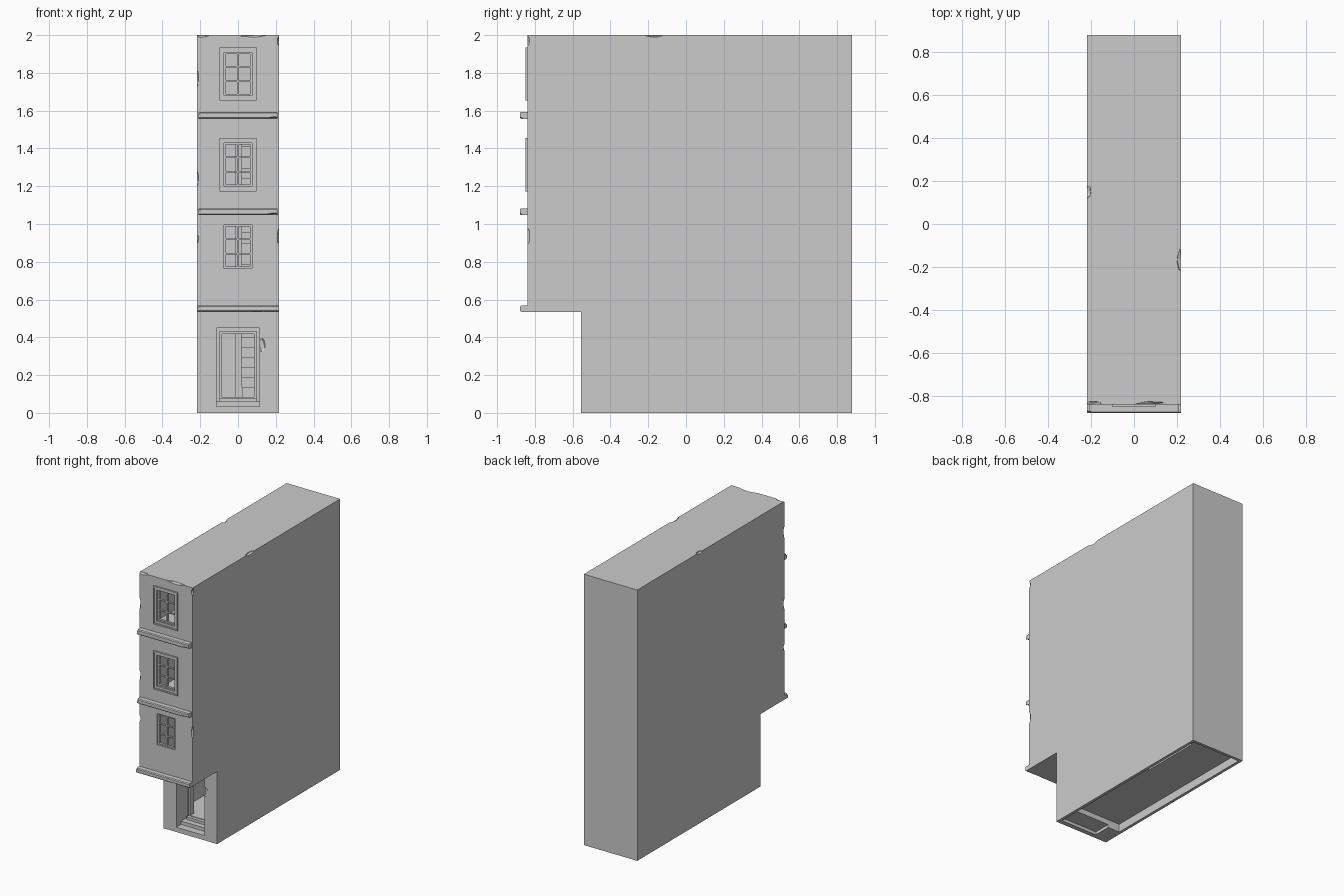
import bpy, bmesh, random
from mathutils import Vector, Matrix, Euler

if "Cube" in bpy.data.objects:
    bpy.data.objects.remove(bpy.data.objects["Cube"])

random.seed(4)


def finish(name, bm):
    bmesh.ops.recalc_face_normals(bm, faces=bm.faces)
    me = bpy.data.meshes.new(name)
    bm.to_mesh(me)
    bm.free()
    ob = bpy.data.objects.new(name, me)
    bpy.context.collection.objects.link(ob)
    return ob


def boxes(name, specs):
    """One object from boxes given as (x0, x1, y0, y1, z0, z1)."""
    bm = bmesh.new()
    for x0, x1, y0, y1, z0, z1 in specs:
        m = Matrix.Translation(((x0 + x1) / 2, (y0 + y1) / 2, (z0 + z1) / 2))
        m = m @ Matrix.Diagonal((x1 - x0, y1 - y0, z1 - z0, 1))
        bmesh.ops.create_cube(bm, size=1, matrix=m)
    return finish(name, bm)


def prism(name, yz, x0, x1):
    """Side profile extruded across x."""
    bm = bmesh.new()
    f = bm.faces.new([bm.verts.new((x0, y, z)) for y, z in yz])
    ext = bmesh.ops.extrude_face_region(bm, geom=[f])
    vs = [g for g in ext["geom"] if isinstance(g, bmesh.types.BMVert)]
    bmesh.ops.translate(bm, verts=vs, vec=(x1 - x0, 0, 0))
    return finish(name, bm)


def cut(ob, cutter):
    cutter.hide_render = True
    mod = ob.modifiers.new("cut", "BOOLEAN")
    mod.operation = "DIFFERENCE"
    mod.solver = "EXACT"
    mod.object = cutter
    bpy.context.view_layer.objects.active = ob
    bpy.ops.object.modifier_apply(modifier=mod.name)
    bpy.data.objects.remove(cutter)


def chip(ob, loc, size):
    """Knock an irregular faceted chip out of an edge."""
    bm = bmesh.new()
    bmesh.ops.create_icosphere(bm, subdivisions=1, radius=1)
    rot = Euler([random.uniform(-.2, .2) for _ in range(3)]).to_matrix().to_4x4()
    m = Matrix.Translation(Vector(loc)) @ Matrix.Diagonal((*size, 1)) @ rot
    bmesh.ops.transform(bm, matrix=m, verts=bm.verts)
    cut(ob, finish("chip_cutter", bm))


def ring(x, z0, z1, w, y0, y1):
    """Four boxes forming a rectangular frame of half width x."""
    return [(-x, -x + w, y0, y1, z0, z1), (x - w, x, y0, y1, z0, z1),
            (-x + w, x - w, y0, y1, z0, z0 + w), (-x + w, x - w, y0, y1, z1 - w, z1)]


# Building shell: overhanging upper storeys above a recessed ground floor
W, FRONT, BACK, DOOR_Y = .218, -.84, .88, -.555
shell = prism("building_shell", [(DOOR_Y, 0), (BACK, 0), (BACK, 2), (FRONT, 2),
                                 (FRONT, .535), (DOOR_Y, .535)], -W, W)

# Hollow storeys and the open underside
IN, REAR = .197, .86
levels = [.08, .56, 1.07, 1.58]
tops = [.535, 1.05, 1.56, 1.97]
for i in range(4):
    y0 = -.39 if i == 0 else -.815
    cut(shell, boxes("room_cutter", [(-IN, IN, y0, REAR, levels[i], tops[i])]))
cut(shell, boxes("underside_cutter", [(-IN, IN, -.39, REAR, -.05, .06)]))
cut(shell, boxes("step_void_cutter", [(-.1, IN, -.52, -.38, -.05, .022)]))
cut(shell, boxes("floor_gap_cutter", [(.12, IN, .3, .75, .05, .09)]))

# Stairwell openings
for z0, z1 in zip(tops[:3], levels[1:]):
    cut(shell, boxes("stairwell_cutter", [(.025, IN, -.1, .5, z0 - .01, z1 + .01)]))

# Door porch with steps, then the inner doorway
cut(shell, boxes("porch_cutter", [(-.115, .115, -.6, -.42, .035, .45)]))
cut(shell, boxes("doorway_cutter", [(-.087, .087, -.45, -.35, .08, .42)]))
boxes("door_steps", [(-.115, .115, -.50, -.42, .035, .06),
                     (-.1, .1, -.46, -.40, .06, .08)])
boxes("door_frame", ring(.1, .07, .432, .014, -.435, -.40))

# Window openings
windows = [(.765, .995), (1.20, 1.43), (1.68, 1.91)]
for z0, z1 in windows:
    cut(shell, boxes("window_cutter", [(-.073, .073, -.9, -.8, z0, z1)]))

# Worn and broken edges of the shell
for s, z, r in [(-1, 1.77, .07), (-1, 1.24, .06), (-1, .92, .04), (1, .935, .07), (1, 1.97, .04)]:
    chip(shell, (s * (W + .01), FRONT - .005, z), (.024, .024, r))
for x, y, sx, sy in [(-W, .15, .022, .04), (W, -.17, .022, .06),
                     (-.19, FRONT, .05, .018), (.08, FRONT, .09, .016)]:
    chip(shell, (x, y, 2.005), (sx, sy, .018))
chip(shell, (.125, DOOR_Y - .003, .36), (.022, .015, .045))

# Window sashes: two by three panes
for i, (z0, z1) in enumerate(windows):
    y0, y1 = -.832, -.815
    bars = ring(.073, z0, z1, .009, y0, y1)
    bars.append((-.006, .006, y0 + .002, y1, z0 + .009, z1 - .009))
    for k in (1, 2):
        z = z0 + (z1 - z0) * k / 3
        bars += [(a, b, y0 + .003, y1, z - .004, z + .004)
                 for a, b in ((-.064, -.006), (.006, .064))]
    boxes(f"window_sash_{i + 1}", bars)

# Raised surrounds on the upper two windows
for i, (z0, z1) in enumerate(windows[1:]):
    parts = ring(.099, z0 - .027, z1 + .025, .01, -.851, -.835)
    parts += ring(.089, z0 - .017, z1 + .015, .016, -.845, -.835)
    boxes(f"window_surround_{i + 1}", parts)

# Storey ledges with rounded fronts and a broken end
for i, (z, h, x0, x1) in enumerate([(.535, .033, -W, W), (1.048, .034, -.208, .21), (1.557, .037, -.208, .21)]):
    ledge = prism(f"storey_ledge_{i + 1}", [(-.83, z), (-.874, z), (-.88, z + .006),
                                           (-.88, z + h - .006), (-.874, z + h), (-.83, z + h)], x0, x1)
    if i:
        chip(ledge, (.19, -.885, z - .004), (.05, .025, .018))
        chip(ledge, (-.212, -.885, z + h), (.02, .02, .015))
    else:
        chip(ledge, (.1, -.888, z - .003), (.1, .02, .012))
        chip(ledge, (-W, -.885, z + h), (.018, .02, .018))

# Interior staircase flights
for i in range(3):
    z0, z1, n = levels[i], levels[i + 1], 9
    rise, run, y0 = (z1 - z0) / n, .085, -.26
    pts = [(y0, z0)]
    for k in range(n):
        pts += [(y0 + k * run, z0 + (k + 1) * rise), (y0 + (k + 1) * run, z0 + (k + 1) * rise)]
    pts += [(y0 + n * run, z1 - .04), (y0 + run, z0)]
    prism(f"stair_flight_{i + 1}", pts, .022, IN)

# Partition walls beside the stairs
boxes("stair_partitions", [(-.015, .02, -.24, .8, levels[i], tops[i]) for i in range(3)])
